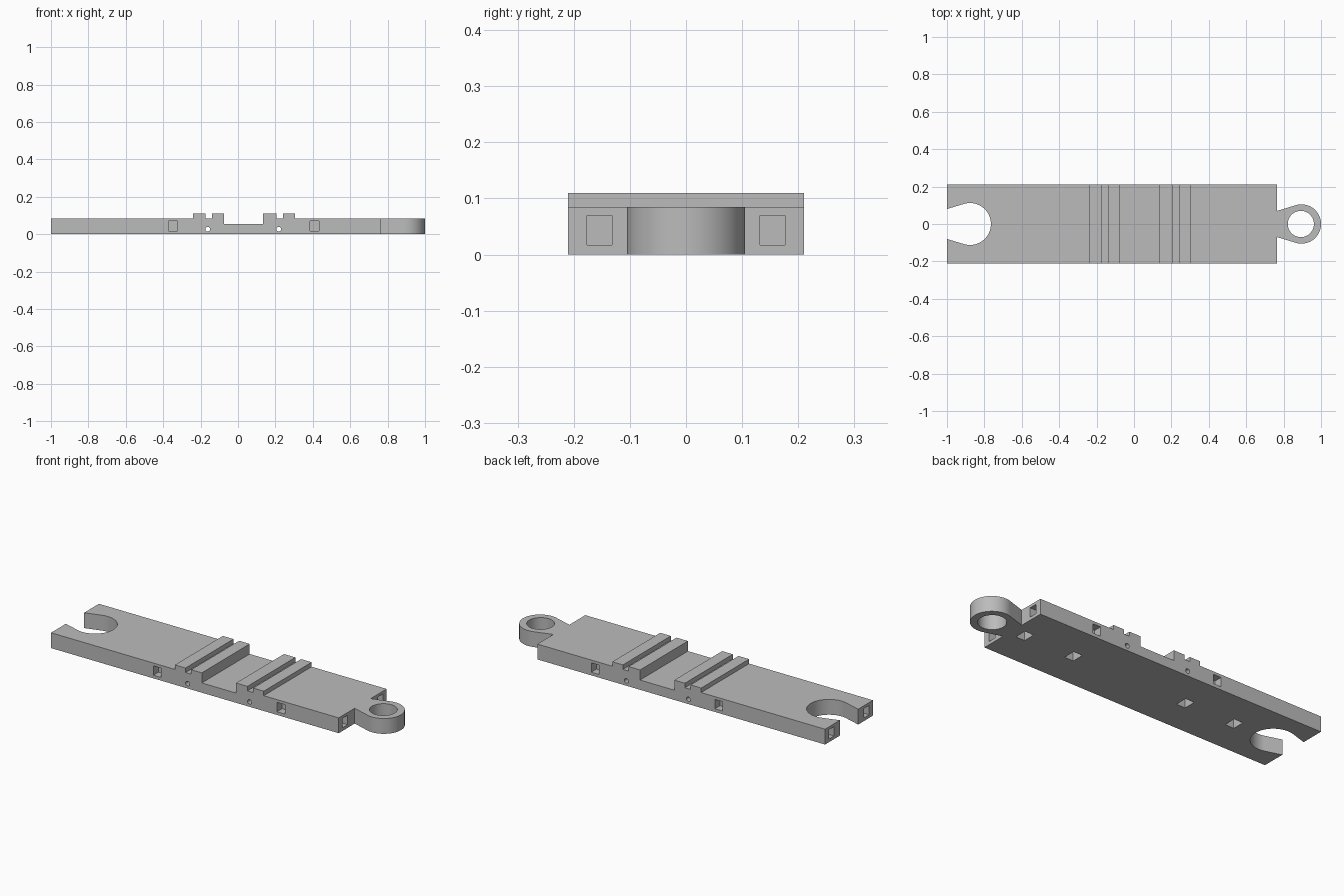
import bpy, bmesh
from math import sin, cos, pi, radians
from mathutils import Vector

cube = bpy.data.objects.get("Cube")
if cube:
    bpy.data.objects.remove(cube)

# Overall dimensions
HALF_W, DECK, RIDGE, DIP = 0.21, 0.085, 0.11, 0.054
LEFT, RIGHT = -1.0, 0.765

grey = bpy.data.materials.new("plain grey")
grey.use_nodes = True
colour = (0.5, 0.5, 0.5, 1)
grey.diffuse_color = colour
grey.node_tree.nodes["Principled BSDF"].inputs["Base Color"].default_value = colour


def prism(name, points, extrude):
    """Closed planar outline swept along a vector."""
    bm = bmesh.new()
    face = bm.faces.new([bm.verts.new(p) for p in points])
    swept = bmesh.ops.extrude_face_region(bm, geom=[face])["geom"]
    verts = [g for g in swept if isinstance(g, bmesh.types.BMVert)]
    bmesh.ops.translate(bm, verts=verts, vec=Vector(extrude))
    bmesh.ops.recalc_face_normals(bm, faces=bm.faces)
    mesh = bpy.data.meshes.new(name)
    bm.to_mesh(mesh)
    bm.free()
    obj = bpy.data.objects.new(name, mesh)
    bpy.context.collection.objects.link(obj)
    mesh.materials.append(grey)
    return obj


def box(name, centre, size):
    x, y, z = centre
    a, b, c = (s / 2 for s in size)
    base = [(x - a, y - b, z - c), (x + a, y - b, z - c),
            (x + a, y + b, z - c), (x - a, y + b, z - c)]
    return prism(name, base, (0, 0, 2 * c))


def arc(cx, cy, r, start, end, n):
    angles = [radians(start + (end - start) * i / n) for i in range(n + 1)]
    return [(cx + r * cos(t), cy + r * sin(t)) for t in angles]


def cut(target, cutter):
    mod = target.modifiers.new("cut", "BOOLEAN")
    mod.operation, mod.solver, mod.object = "DIFFERENCE", "EXACT", cutter
    cutter.hide_render = True
    bpy.ops.object.select_all(action="DESELECT")
    bpy.context.view_layer.objects.active = target
    target.select_set(True)
    bpy.ops.object.modifier_apply(modifier=mod.name)
    bpy.data.objects.remove(cutter)


def smooth(obj):
    bpy.ops.object.select_all(action="DESELECT")
    bpy.context.view_layer.objects.active = obj
    obj.select_set(True)
    bpy.ops.object.shade_smooth_by_angle(angle=radians(30))


# Body: stepped side profile with two pairs of ridges around a dip
steps = [(-0.24, RIDGE), (-0.175, DECK), (-0.14, RIDGE), (-0.075, DIP),
         (0.135, RIDGE), (0.205, DECK), (0.24, RIDGE), (0.305, DECK)]
profile, level = [(LEFT, 0), (LEFT, DECK)], DECK
for x, z in steps:
    profile += [(x, level), (x, z)]
    level = z
profile += [(RIGHT, DECK), (RIGHT, 0)]
body = prism("body", [(x, -HALF_W, z) for x, z in profile], (0, 2 * HALF_W, 0))

# Keyhole socket at the left end, flaring into a tangent mouth
socket = arc(-0.877, 0, 0.112, -107, 107, 64)
socket += [(LEFT, 0.08), (-1.1, 0.05), (-1.1, -0.05), (LEFT, -0.08)]
cut(body, prism("socket_cutter", [(x, y, -0.1) for x, y in socket], (0, 0, 0.4)))

# Cross holes below the ridges
for x in (-0.162, 0.218):
    ring = arc(x, 0.027, 0.0125, 0, 345, 23)
    cut(body, prism("hole_cutter", [(u, -0.4, v) for u, v in ring], (0, 0.8, 0)))

# Rectangular pockets in both long sides and both ends
DEPTH, HIGH = 0.045, 0.052
for side in (-1, 1):
    for x in (-0.348, 0.41):
        cut(body, box("side_pocket_cutter", (x, side * HALF_W, 0.0435),
                      (0.048, 2 * DEPTH, HIGH)))
    for x in (LEFT, RIGHT):
        cut(body, box("end_pocket_cutter", (x, side * 0.154, 0.0435),
                      (2 * DEPTH, 0.044, HIGH)))

# Row of pockets in the underside
for x in (-0.629, -0.323, 0.381, 0.687):
    cut(body, box("base_pocket_cutter", (x, 0, 0), (0.054, 0.068, 0.1)))
smooth(body)

# Coupling ring with its tapered neck
outline = [(RIGHT, -0.07)] + arc(0.895, 0, 0.105, -107, 107, 64) + [(RIGHT, 0.07)]
ring = prism("coupling_ring", [(x, y, 0) for x, y in outline], (0, 0, DECK))
bore = arc(0.892, 0, 0.07, 0, 354, 59)
cut(ring, prism("bore_cutter", [(x, y, -0.1) for x, y in bore], (0, 0, 0.4)))
smooth(ring)
